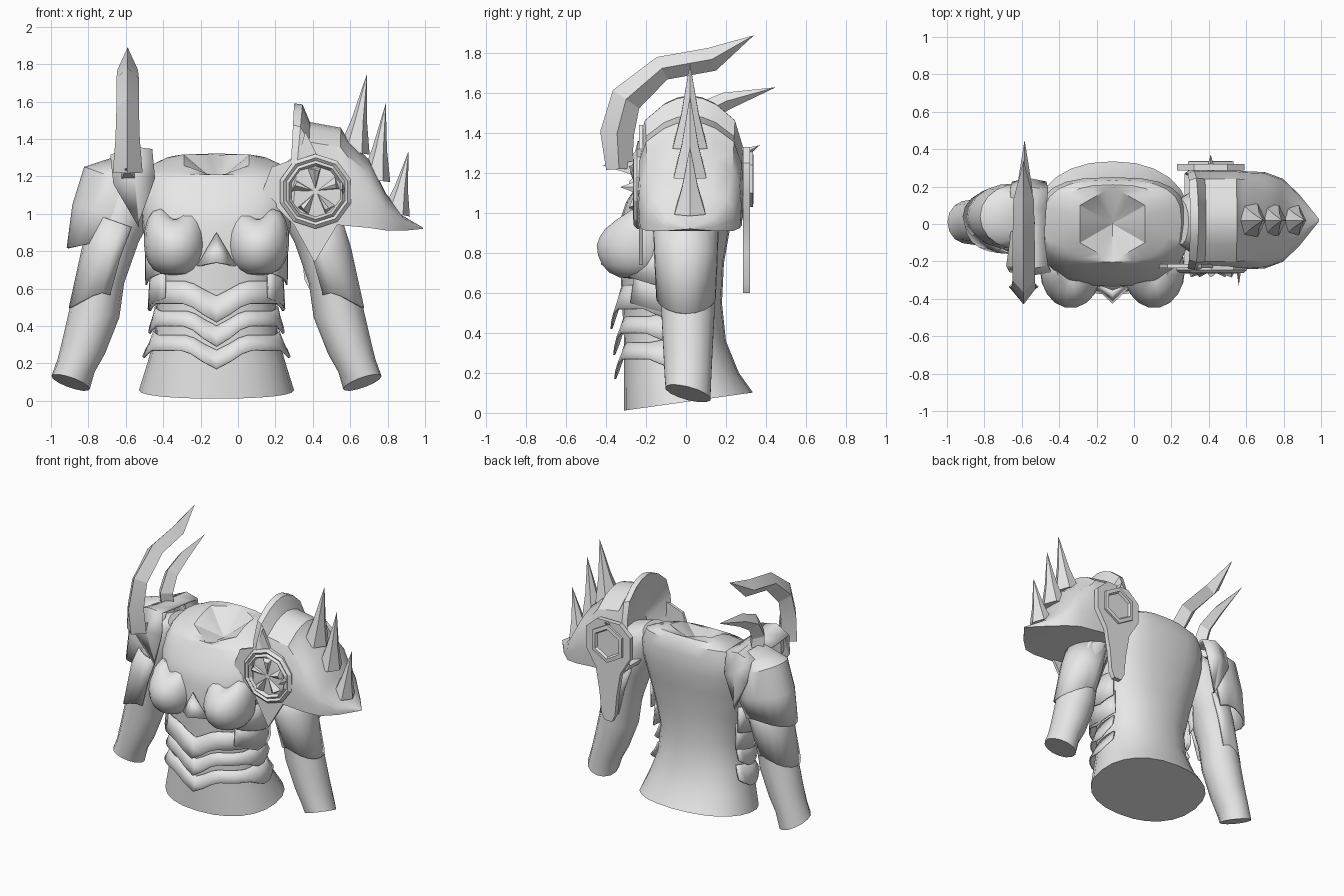
import bpy, bmesh, math
from mathutils import Vector

if "Cube" in bpy.data.objects:
    bpy.data.objects.remove(bpy.data.objects["Cube"])

MID = -0.115  # x of the body's centre plane
grey = bpy.data.materials.new("plain_grey")
grey.diffuse_color = (0.8, 0.8, 0.8, 1)
grey.use_nodes = True
grey.node_tree.nodes["Principled BSDF"].inputs["Base Color"].default_value = grey.diffuse_color


def grid(name, rows, closed=True, caps=(True, True), thick=0, angle=35):
    """Skin rows of points into one surface."""
    bm = bmesh.new()
    vr = [[bm.verts.new(p) for p in r] for r in rows]
    n = len(rows[0])
    for a, b in zip(vr, vr[1:]):
        for i in range(n if closed else n - 1):
            j = (i + 1) % n
            bm.faces.new((a[i], a[j], b[j], b[i]))
    if closed and caps[0]:
        bm.faces.new(vr[0][::-1])
    if closed and caps[1]:
        bm.faces.new(vr[-1])
    bmesh.ops.remove_doubles(bm, verts=bm.verts, dist=0.0005)
    bmesh.ops.recalc_face_normals(bm, faces=bm.faces)
    me = bpy.data.meshes.new(name)
    bm.to_mesh(me)
    bm.free()
    ob = bpy.data.objects.new(name, me)
    bpy.context.collection.objects.link(ob)
    me.materials.append(grey)
    if thick:
        m = ob.modifiers.new("thickness", "SOLIDIFY")
        m.thickness, m.offset = thick, 0
    bpy.ops.object.select_all(action="DESELECT")
    ob.select_set(True)
    bpy.context.view_layer.objects.active = ob
    bpy.ops.object.shade_smooth_by_angle(angle=math.radians(angle))
    return ob


def sided(rows, side):
    return rows if side > 0 else [[(2 * MID - p[0], p[1], p[2]) for p in r] for r in rows]


def spike(name, base, tip, rx, ry, n=4, mid=.5):
    """Pointed cone, its base lying across the axis."""
    b, t = Vector(base), Vector(tip)
    d = (t - b).normalized()
    u = d.cross(Vector((0, 1, 0)))
    u = u.normalized() if u.length > 0.1 else Vector((1, 0, 0))
    v = d.cross(u)
    ring = lambda c, k: [c + u * rx * k * math.cos(2 * math.pi * i / n)
                         + v * ry * k * math.sin(2 * math.pi * i / n) for i in range(n)]
    grid(name, [ring(b, 1), ring(b.lerp(t, 0.4), mid), ring(t, 0)], caps=(True, False))


def plate(name, outline, y0, y1):
    grid(name, [[(x, y, z) for x, z in outline] for y in (y0, y1)])


# torso: height, half width, front y, back y, tilt, roundness
BODY = [(0.055, .415, -.31, .335, .14, .9), (0.2, .37, -.31, .265, 0, .9), (0.36, .325, -.31, .2, 0, .9),
        (0.55, .315, -.32, .18, 0, .9), (0.75, .36, -.33, .19, 0, .85), (0.95, .4, -.335, .225, 0, .8),
        (1.07, .41, -.30, .25, .05, .75), (1.17, .4, -.25, .25, .15, .7), (1.235, .37, -.22, .235, .22, .7),
        (1.265, .3, -.205, .21, .27, .75)]


def body_at(z):
    for a, b in zip(BODY, BODY[1:]):
        if z <= b[0]:
            t = max(0, (z - a[0]) / (b[0] - a[0]))
            return [a[k] + t * (b[k] - a[k]) for k in (1, 2, 3, 5)]
    return [BODY[-1][k] for k in (1, 2, 3, 5)]


def body_point(ang, z, off=0.0):
    """Point on the torso; angle 0 faces front."""
    w, f, b, e = body_at(z)
    c, h = (f + b) / 2, (b - f) / 2
    s, k = math.sin(ang), math.cos(ang)
    return (MID + (w + off) * math.copysign(abs(s) ** e, s),
            c - (h + off) * math.copysign(abs(k) ** e, k), z)


N = 24
rows = []
for k in BODY:
    ring = [body_point(2 * math.pi * i / N, k[0]) for i in range(N)]
    rows.append([(x, y, z + k[4] * y) for x, y, z in ring])


def neck(r, drop):
    out = []
    for i in range(N):  # six-sided neck outline, lower at the front
        a = 2 * math.pi * i / N
        k = r * math.cos(math.pi / 6) / math.cos((a % (math.pi / 3)) - math.pi / 6)
        y = -k * math.cos(a)
        out.append((MID + k * math.sin(a), y, 1.30 + .3 * y - 1.2 * y * y - drop))
    return out


rows += [neck(.2, 0), neck(.001, .13)]
grid("torso", rows, angle=32)

# belly bands with a V at the centre, hugging the flanks and pointed at the ends
for zc, rise, top, flare in ((.42, .1, .64, .06), (.29, .11, .48, .05), (.17, .1, .35, .045)):
    rr = [[], [], []]
    for i in range(-12, 13):
        a = math.radians(i * 9)
        s, end = abs(math.sin(a)), max(0, abs(i) - 7) / 5
        z = zc + rise * min(1, s / .38) - .05 * min(1, end * 2) + .08 * max(0, end * 2 - 1)
        zt = top + .04 * end - .08 * max(0, 1 - s / .38)
        f = flare * (1 - .3 * s)
        rr[0].append(body_point(a, zt, .008))
        rr[1].append(body_point(a, (z + zt) / 2, f * .55))
        rr[2].append(body_point(a, z, f))
    grid("belly_band", rr, closed=False, thick=.01, angle=25)

for side in (1, -1):
    # overlapping flank plates
    for z in (.55, .68):
        rr = [[], []]
        for i in range(7):
            a = math.radians(48 + i * 11)
            rr[0].append(body_point(a, z + .15, .003))
            rr[1].append(body_point(a, z - .06 * (1 - abs(i - 4) / 4), .045))
        grid("flank_plate", sided(rr, side), closed=False, thick=.01)
    # breast cup, squarish with two raised upper corners
    rr = []
    for j in range(11):
        p = -math.pi / 2 + math.pi * j / 10
        w = max(0, math.cos(p)) ** .7
        row = []
        for i in range(18):
            a = 2 * math.pi * i / 18
            c, s = math.cos(a), math.sin(a)
            up = max(0, math.sin(p))
            z = .84 + (.17 if p < 0 else .135) * math.sin(p) + .085 * up * abs(c) ** 2 * w ** .3
            row.append((.108 + .165 * w * c + .01 * w * c * up, -.245 + .205 * w * s + .03 * up * w, z))
        rr.append(row)
    grid("breast_cup", sided(rr, side), caps=(False, False))

# pointed plate between the cups
grid("breast_centre", [[(MID - .1, -.32, .72), (MID, -.42, .74), (MID + .1, -.32, .72)],
                       [(MID, -.36, .9)] * 3], closed=False, thick=.015)

# arms: x, z, radius across, radius in y
ARM = [(.25, 1.2, .06, .12), (.33, 1.12, .15, .165), (.43, .89, .135, .155), (.50, .66, .125, .14),
       (.535, .48, .135, .135), (.595, .29, .12, .125), (.635, .19, .105, .12), (.665, .1, .108, .115)]


def arm_rows(keys, angles, drop=0, yc=0):
    out = []
    for k, (x, z, r, ry) in enumerate(keys):
        a, b = keys[max(k - 1, 0)], keys[min(k + 1, len(keys) - 1)]
        d = Vector((b[0] - a[0], 0, b[1] - a[1])).normalized()
        u = Vector((-d.z, 0, d.x))
        f = drop if k == len(keys) - 1 else 0
        out.append([Vector((x, yc, z)) + u * r * math.cos(t) + Vector((0, ry * math.sin(t), 0))
                    + d * f * max(0, math.cos(t)) for t in angles])
    return out


full = [2 * math.pi * i / 14 for i in range(14)]
part = [math.radians(-115 + 230 * i / 12) for i in range(13)]
for side in (1, -1):
    arm = arm_rows(ARM, full, yc=.01)
    arm[-1] = [p - Vector((0, 0, .25 * p.y)) for p in arm[-1]]  # slanted cuff
    grid("arm", sided(arm, side))
    sleeve = [(.40, .95, .15, .16), (.46, .78, .145, .155), (.51, .58, .135, .145)]
    grid("arm_plate", sided(arm_rows(sleeve, part, .12), side), closed=False, thick=.01)

# plain shoulder guard
guard = [(.33, 1.28, .06, .1), (.40, 1.18, .2, .165), (.43, 1.0, .225, .17), (.47, .86, .19, .15)]
grid("shoulder_guard", sided(arm_rows(guard, part, .1, .04), -1), closed=False, thick=.012)

# strap over the plain shoulder, pointed at both ends: x, y, z, half width
strap = [(-.53, -.2, .96, 0), (-.555, -.25, 1.19, .11), (-.57, -.22, 1.34, .11), (-.57, -.08, 1.31, .09),
         (-.56, .08, 1.30, .09), (-.56, .18, 1.29, .1), (-.56, .22, 1.15, .09), (-.54, .2, .92, 0)]
grid("shoulder_strap", [[(x - w, y, z - .03), (x, y * 1.08, z + .015), (x + w, y, z)]
                        for x, y, z, w in strap], closed=False, thick=.015)


def horn(name, x, path):
    """Diamond section swept in the yz plane: y, z, half depth, half width."""
    rr = []
    for k, (y, z, h, w) in enumerate(path):
        a, b = path[max(k - 1, 0)], path[min(k + 1, len(path) - 1)]
        d = Vector((b[0] - a[0], b[1] - a[1])).normalized()
        rr.append([(x - w, y, z), (x, y - d.y * h, z + d.x * h), (x + w, y, z), (x, y + d.y * h, z - d.x * h)])
    grid(name, rr, angle=20)


horn("large_horn", -.59, [(-.335, 1.22, .065, .08), (-.345, 1.4, .085, .065), (-.3, 1.57, .08, .06),
                          (-.12, 1.725, .062, .06), (.13, 1.77, .06, .055), (.34, 1.89, 0, 0)])
horn("small_horn", -.585, [(.02, 1.24, .06, .06), (.0, 1.38, .07, .055), (.06, 1.49, .06, .05),
                           (.2, 1.56, .045, .04), (.45, 1.63, 0, 0)])
spike("horn_socket", (-.58, -.2, 1.22), (-.6, -.42, 1.24), .08, .08)

# spiked shoulder: x at bottom, x at top, top z, bottom z, half width
SHELL = [(.42, .42, 1.3, 1.0, .16), (.27, .30, 1.59, 1.02, .25), (.29, .345, 1.585, .98, .265),
         (.36, .385, 1.49, .96, .26), (.54, .55, 1.46, .94, .26), (.59, .585, 1.4, .935, .255),
         (.7, .7, 1.29, .925, .25), (.8, .79, 1.11, .91, .215), (.89, .88, .99, .91, .13),
         (.99, .99, .925, .92, .005)]
HALF = [(1, 0), (1.03, .3), (1, .58), (.85, .8), (.5, .93), (.25, .98)]  # angular arch
ARCH = HALF + [(0, 1)] + [(-y, z) for y, z in HALF[::-1]]
grid("spiked_shoulder", [[(xb + (xt - xb) * z, .02 + w * y, zb + (zt - zb) * z) for y, z in ARCH]
                         for xb, xt, zt, zb, w in SHELL], angle=30)
for b, t, r in (((.62, .02, 1.33), (.69, .02, 1.75), .085), ((.735, .02, 1.18), (.79, .02, 1.59), .08),
                ((.845, .02, 1.0), (.912, .02, 1.335), .075)):
    spike("shoulder_spike", b, t, r, r + .015, 6, .5)


def disc(name, prof, cx, cz, n):
    grid(name, [[(cx + r * math.cos(2 * math.pi * (i + .5) / n), y, cz + r * math.sin(2 * math.pi * (i + .5) / n))
                 for i in range(n)] for r, y in prof], angle=20)


# front medallion: backing, rings, turned blades, hanging point
plate("medallion_backing", [(.13, 1.12), (.18, 1.25), (.32, 1.3), (.36, 1.44), (.42, 1.32), (.54, 1.26),
                            (.6, 1.1), (.53, .94), (.41, .74), (.3, .94), (.2, 1.04)], -.215, -.235)
disc("medallion", [(.2, -.22), (.2, -.245), (.18, -.262), (.165, -.25), (.15, -.265), (.135, -.24), (.001, -.24)],
     .415, 1.12, 10)
for i in range(5):
    a = math.radians(20 + 72 * i)
    P = lambda r, t, y: (.415 + r * math.cos(a + t), y, 1.12 + r * math.sin(a + t))
    grid("medallion_blade", [[P(.01, 0, -.24), P(.13, -.25, -.24), P(.13, .3, -.24)],
                             [P(.02, 0, -.255), P(.11, -.2, -.27), P(.115, .0, -.285)]], angle=15)
spike("medallion_spike", (.56, -.22, 1.13), (.56, -.33, 1.13), .02, .05)

# back medallion with a long tail
half = [(.09, 1.33), (.18, 1.25), (.18, 1.1), (.1, .97), (.07, .8), (.055, .65), (.03, .6)]
plate("back_medallion", [(.41 + w, z) for w, z in half] + [(.41 - w, z) for w, z in half[::-1]], .285, .32)
disc("back_medallion_ring", [(.14, .3), (.14, .335), (.11, .338), (.1, .322), (.001, .322)], .41, 1.17, 6)
spike("back_medallion_spike", (.41, .29, 1.3), (.41, .37, 1.34), .03, .03)
